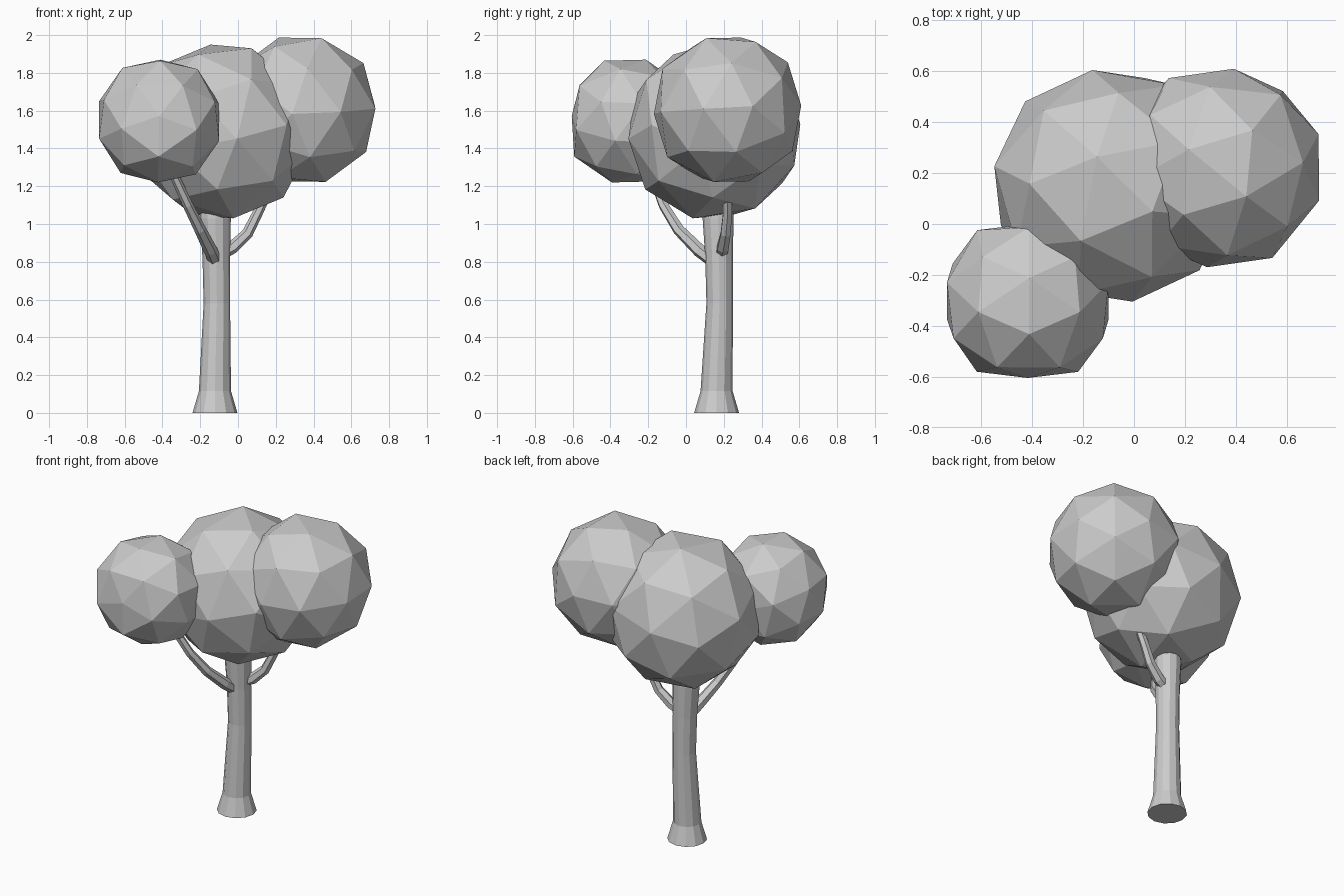
import bpy, bmesh, math
from mathutils import Vector, Euler

if "Cube" in bpy.data.objects:
    bpy.data.objects.remove(bpy.data.objects["Cube"])


def finish(name, bm):
    bmesh.ops.recalc_face_normals(bm, faces=bm.faces[:])
    me = bpy.data.meshes.new(name)
    bm.to_mesh(me)
    bm.free()
    ob = bpy.data.objects.new(name, me)
    bpy.context.collection.objects.link(ob)
    return ob


def tube(name, path, sides, level=False):
    """Tapered tube through (x, y, z, radius); level keeps the rings horizontal."""
    bm = bmesh.new()
    pts = [Vector(p[:3]) for p in path]
    rings = []
    for i, p in enumerate(pts):
        d = pts[min(i + 1, len(pts) - 1)] - pts[max(i - 1, 0)]
        d = Vector((0, 0, 1)) if level else d.normalized()
        u = d.cross(Vector((0, 1, 0))).normalized()
        v = d.cross(u)
        ring = []
        for k in range(sides):
            a = 2 * math.pi * k / sides
            ring.append(bm.verts.new(p + path[i][3] * (u * math.cos(a) + v * math.sin(a))))
        rings.append(ring)
    for a, b in zip(rings, rings[1:]):
        for k in range(sides):
            n = (k + 1) % sides
            bm.faces.new((a[k], a[n], b[n], b[k]))
    bm.faces.new(rings[0])
    bm.faces.new(rings[-1])
    return finish(name, bm)


def foliage(name, low, high, radius, turn):
    """Coarse faceted ball of 32 points, flattened slightly where it meets its bounds."""
    ico = bmesh.new()
    bmesh.ops.create_icosphere(ico, subdivisions=1, radius=1)
    dirs = [v.co.normalized() for v in ico.verts]
    dirs += [f.calc_center_median().normalized() for f in ico.faces]
    ico.free()
    rot = Euler(turn).to_matrix()
    mid = (Vector(low) + Vector(high)) / 2
    bm = bmesh.new()
    for d in dirs:
        p = mid + rot @ d * radius
        bm.verts.new([min(max(p[i], low[i]), high[i]) for i in range(3)])
    bmesh.ops.convex_hull(bm, input=bm.verts[:])
    return finish(name, bm)


# Trunk with flared foot
tube("trunk", [(-0.122, 0.162, 0, 0.119), (-0.122, 0.162, 0.115, 0.085),
               (-0.112, 0.178, 0.58, 0.070), (-0.115, 0.175, 0.82, 0.073),
               (-0.12, 0.17, 1.03, 0.082), (-0.12, 0.17, 1.15, 0.075)], 12, level=True)

# Branches reaching into the side foliage
tube("left_branch", [(-0.12, 0.15, 0.80, 0.036), (-0.145, 0.07, 0.86, 0.036),
                     (-0.20, -0.04, 0.97, 0.031), (-0.265, -0.12, 1.10, 0.027),
                     (-0.33, -0.17, 1.24, 0.025), (-0.38, -0.22, 1.40, 0.02)], 6)
tube("right_branch", [(-0.10, 0.185, 0.84, 0.034), (-0.03, 0.195, 0.875, 0.034),
                      (0.05, 0.21, 0.95, 0.03), (0.105, 0.22, 1.06, 0.027),
                      (0.18, 0.22, 1.22, 0.025), (0.26, 0.22, 1.40, 0.02)], 6)

# Three foliage clumps
foliage("middle_foliage", (-0.55, -0.305, 1.03), (0.38, 0.605, 1.95), 0.478, (0.35, 0.2, 0.5))
foliage("left_foliage", (-0.735, -0.605, 1.22), (-0.10, 0.0, 1.87), 0.345, (0.25, -0.3, 0.9))
foliage("right_foliage", (-0.05, -0.17, 1.21), (0.73, 0.61, 2.0), 0.408, (-0.3, 0.4, 0.2))
